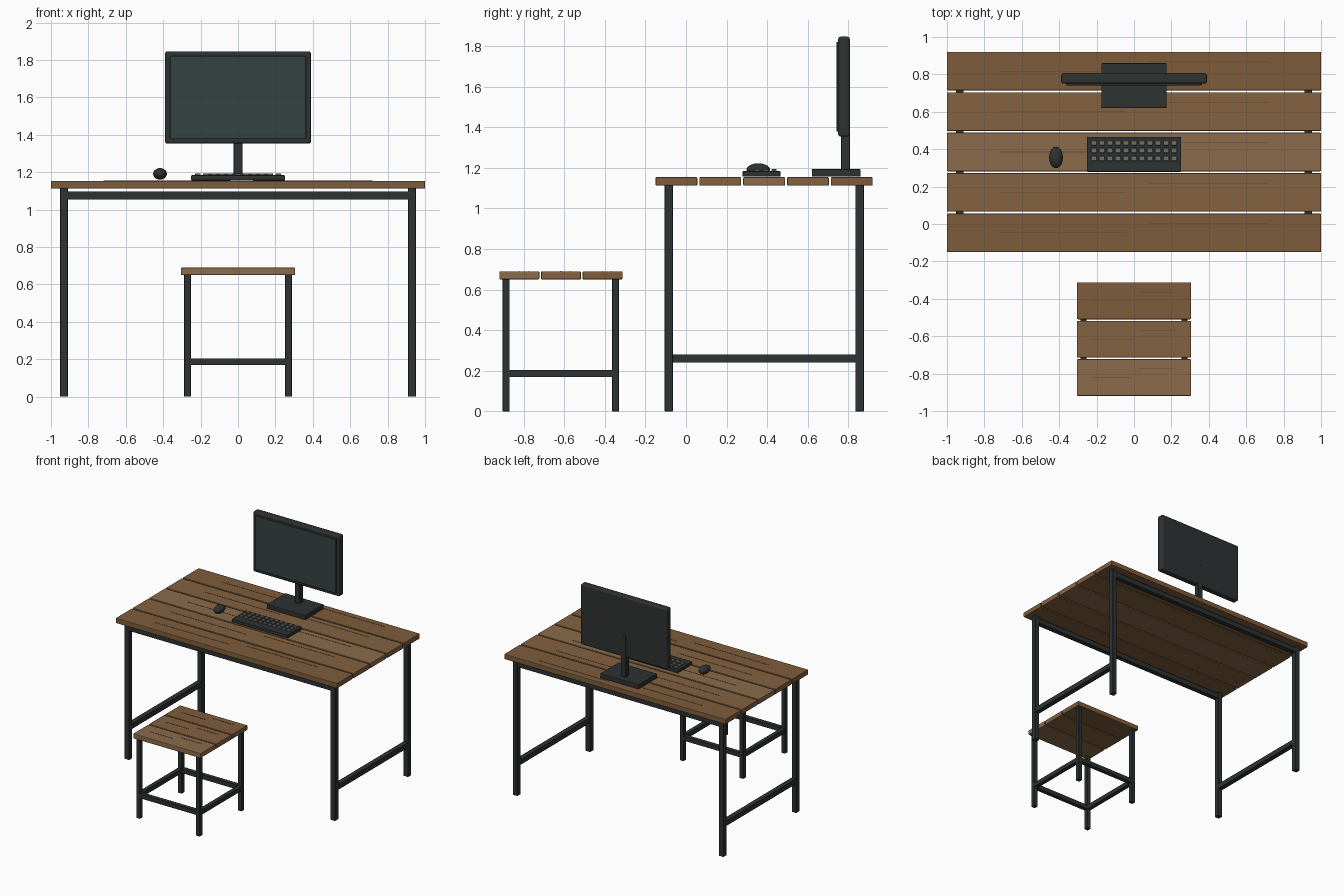
import bpy
from mathutils import Matrix

if "Cube" in bpy.data.objects:
    bpy.data.objects.remove(bpy.data.objects["Cube"])


def mat(name, r, g, b):
    m = bpy.data.materials.new(name)
    m.diffuse_color = (r, g, b, 1)
    m.use_nodes = True
    m.node_tree.nodes["Principled BSDF"].inputs["Base Color"].default_value = m.diffuse_color
    return m


WOOD = [mat("wood_dark", 0.21, 0.107, 0.043),
        mat("wood_mid", 0.23, 0.122, 0.052),
        mat("wood_light", 0.26, 0.148, 0.07)]
GRAIN = mat("grain", 0.13, 0.07, 0.032)
METAL = mat("dark_metal", 0.026, 0.032, 0.031)
SCREEN = mat("screen_glass", 0.036, 0.054, 0.054)
KEY = mat("key_grey", 0.17, 0.17, 0.15)


def box(name, x, y, z, material, bevel=0.0, segments=2):
    """Box from (min, max) ranges on each axis."""
    bpy.ops.mesh.primitive_cube_add(size=1)
    ob = bpy.context.object
    ob.name = name
    size = [b - a for a, b in (x, y, z)]
    ob.data.transform(Matrix.Diagonal((*size, 1)))
    ob.location = [(a + b) / 2 for a, b in (x, y, z)]
    ob.data.materials.append(material)
    if bevel:
        mod = ob.modifiers.new("bevel", 'BEVEL')
        mod.width = bevel
        mod.segments = segments
    return ob


def around(c, w):
    return (c - w / 2, c + w / 2)


def plank_top(name, half_x, centre_y, pitch, width, z, tones, offset):
    """Row of planks with two thin grain strips on each."""
    n = len(tones)
    for i, tone in enumerate(tones):
        y = centre_y + (i - (n - 1) / 2) * pitch
        box(f"{name}_plank_{i + 1}", (-half_x, half_x), around(y, width), z,
            WOOD[tone], 0.005)
        top = (z[1] - 0.001, z[1] + 0.0015)
        for k, (a, b, dy) in enumerate(((-0.72, -0.04, 0), (0.08, 0.72, offset))):
            box(f"{name}_grain_{i + 1}_{k + 1}", (a * half_x, b * half_x),
                around(y + dy, 0.003), top, GRAIN)


def legs(name, x, ys, w, top):
    for sx, side in ((-1, "left"), (1, "right")):
        for y, end in zip(ys, ("front", "back")):
            box(f"{name}_{end}_{side}_leg", around(sx * x, w), around(y, w),
                (0, top), METAL, 0.002, 1)


def side_rails(name, x, ys, w, z):
    for sx, side in ((-1, "left"), (1, "right")):
        box(f"{name}_{side}_rail", around(sx * x, w),
            (ys[0] + w / 2 - 0.003, ys[1] - w / 2 + 0.003), z, METAL)


def cross_rails(name, x, ys, w, z):
    for y, end in zip(ys, ("front", "back")):
        box(f"{name}_{end}_rail", (-x + w / 2 - 0.003, x - w / 2 + 0.003),
            around(y, w), z, METAL)


# Desk
DESK_Y = (-0.085, 0.855)
plank_top("desk", 1.0, 0.385, 0.216, 0.206, (1.112, 1.154), (0, 1, 2, 1, 0), 0.05)
legs("desk", 0.931, DESK_Y, 0.042, 1.114)
side_rails("desk", 0.931, DESK_Y, 0.04, (0.24, 0.281))
cross_rails("desk", 0.931, DESK_Y, 0.04, (1.055, 1.096))

# Stool
STOOL_Y = (-0.886, -0.347)
plank_top("stool", 0.305, -0.616, 0.205, 0.197, (0.65, 0.69), (2, 1, 0), 0.046)
legs("stool", 0.27, STOOL_Y, 0.035, 0.652)
side_rails("stool", 0.27, STOOL_Y, 0.034, (0.169, 0.204))
cross_rails("stool", 0.27, STOOL_Y, 0.034, (0.169, 0.204))

# Monitor
box("monitor_base", (-0.174, 0.174), (0.62, 0.86), (1.156, 1.194), METAL, 0.005)
box("monitor_neck", (-0.023, 0.023), (0.764, 0.808), (1.19, 1.53), METAL, 0.002, 1)
box("monitor_case", (-0.39, 0.39), (0.75, 0.807), (1.353, 1.846), METAL, 0.012, 3)
box("monitor_screen", (-0.363, 0.363), (0.741, 0.752), (1.379, 1.82), SCREEN, 0.002, 1)

# Keyboard
box("keyboard_body", (-0.252, 0.252), (0.278, 0.466), (1.156, 1.184), METAL, 0.006)
for row in range(3):
    for col in range(11):
        box(f"key_{row + 1}_{col + 1}", around((col - 5) * 0.043, 0.031),
            around(0.434 - row * 0.042, 0.026), (1.18, 1.193), KEY, 0.002, 1)

# Mouse
bpy.ops.mesh.primitive_uv_sphere_add(segments=20, ring_count=10, radius=1)
mouse = bpy.context.object
mouse.name = "pointing_device"
mouse.data.transform(Matrix.Diagonal((0.037, 0.058, 0.031, 1)))
mouse.location = (-0.417, 0.356, 1.191)
mouse.data.materials.append(METAL)
